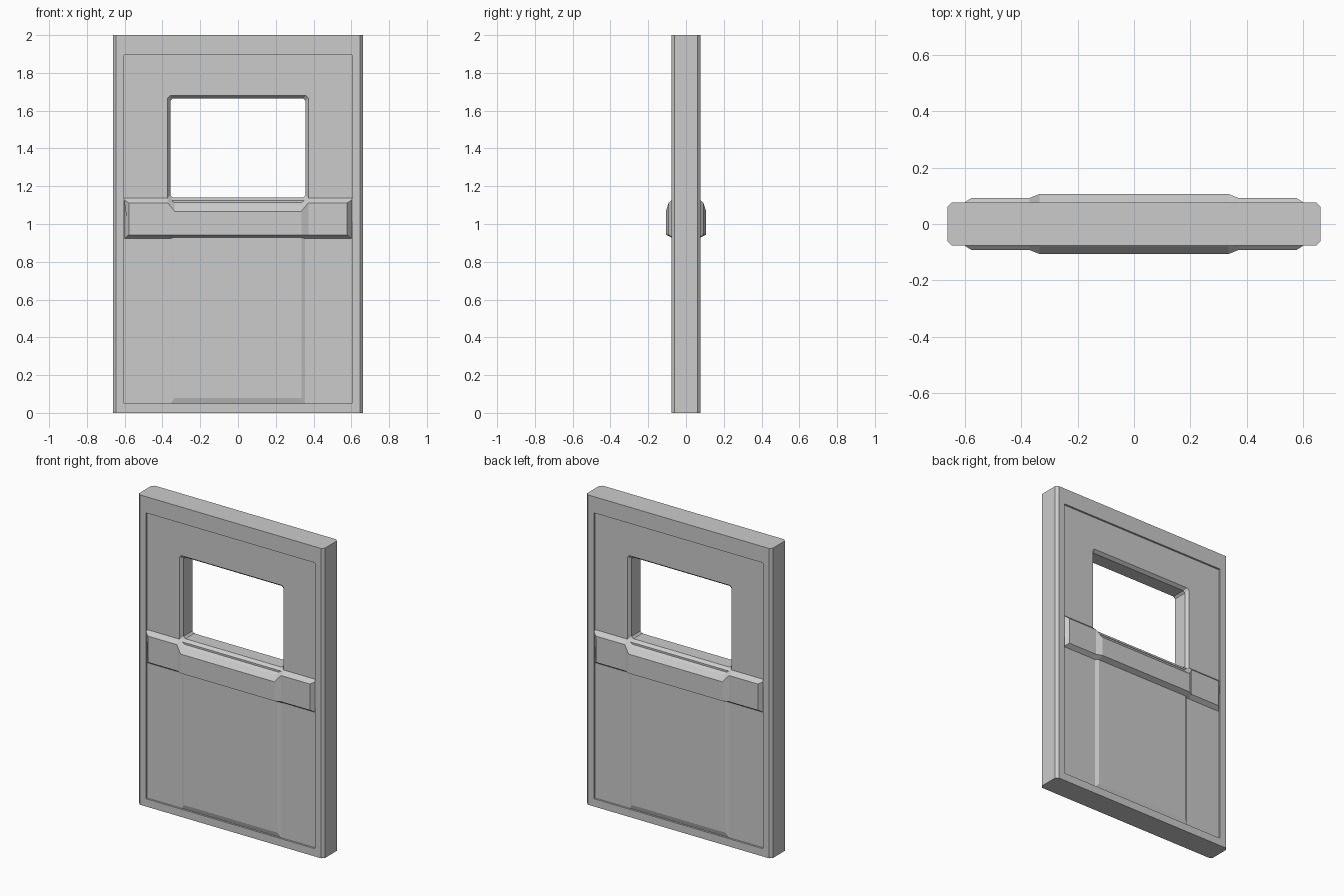
import bpy, bmesh

if "Cube" in bpy.data.objects:
    bpy.data.objects.remove(bpy.data.objects["Cube"])


def loft(name, rings):
    """Solid skinned through equal-length rings of points, capped at both ends."""
    bm = bmesh.new()
    loops = [[bm.verts.new(p) for p in ring] for ring in rings]
    n = len(loops[0])
    for a, b in zip(loops, loops[1:]):
        for i in range(n):
            j = (i + 1) % n
            bm.faces.new((a[i], a[j], b[j], b[i]))
    bm.faces.new(loops[0][::-1])
    bm.faces.new(loops[-1])
    bmesh.ops.recalc_face_normals(bm, faces=bm.faces)
    mesh = bpy.data.meshes.new(name)
    bm.to_mesh(mesh)
    bm.free()
    ob = bpy.data.objects.new(name, mesh)
    bpy.context.collection.objects.link(ob)
    return ob


def cut_rect(x, z0, z1, y, c):
    """Corner-cut rectangle in the plane at depth y."""
    return [(-x + c, y, z0), (x - c, y, z0), (x, y, z0 + c), (x, y, z1 - c),
            (x - c, y, z1), (-x + c, y, z1), (-x, y, z1 - c), (-x, y, z0 + c)]


def rect(x, z0, z1, y):
    return [(-x, y, z0), (x, y, z0), (x, y, z1), (-x, y, z1)]


def mirror_y(ob):
    ob.modifiers.new("both_sides", 'MIRROR').use_axis = (False, True, False)


# Door slab with chamfered vertical edges
X, Y, C = 0.663, 0.077, 0.016
plan = [(-X + C, -Y), (X - C, -Y), (X, -Y + C), (X, Y - C),
        (X - C, Y), (-X + C, Y), (-X, Y - C), (-X, -Y + C)]
door = loft("door_slab", [[(x, y, z) for x, y in plan] for z in (0, 2)])

# Shallow recess on both faces, and the window opening with flared edges
FACE = 0.065
cutters = [loft("recess_cutter", [rect(0.603, 0.05, 1.895, s * y) for y in (FACE, 0.12)])
           for s in (-1, 1)]
window_steps = [(-0.12, 0.015), (-FACE, 0.015), (-0.045, 0), (0.045, 0), (FACE, 0.015), (0.12, 0.015)]
cutters.append(loft("window_cutter", [cut_rect(0.357 + d, 1.14 - d, 1.665 + d, y, 0.012)
                                      for y, d in window_steps]))
for cutter in cutters:
    cutter.hide_render = True
    cutter.hide_set(True)
    mod = door.modifiers.new(cutter.name, 'BOOLEAN')
    mod.operation, mod.solver, mod.object = 'DIFFERENCE', 'EXACT', cutter

# Raised lower panel
panel = loft("lower_panel", [rect(0.355, 0.05, 1.0, -0.05), rect(0.355, 0.05, 1.0, -FACE),
                             rect(0.335, 0.08, 1.0, -0.074)])
mirror_y(panel)


# Cross rail: thin ends, thicker middle with a sloped window sill
def rail_ring(x, face_x, face_y, face_top, ledge, top_y):
    return [(x, -FACE + 0.003, 0.922), (face_x, -face_y, 0.943), (face_x, -face_y, face_top),
            (x, -ledge[0], ledge[1]), (x, -top_y, 1.14)]


half = [rail_ring(0.603, 0.578, 0.092, 1.112, (0.076, 1.127), 0.062),
        rail_ring(0.372, 0.372, 0.092, 1.112, (0.076, 1.127), 0.062),
        rail_ring(0.335, 0.335, 0.107, 1.067, (0.08, 1.1), 0.035)]
left = [[(-x, y, z) for x, y, z in ring] for ring in half]
rail = loft("cross_rail", half + left[::-1])
mirror_y(rail)
